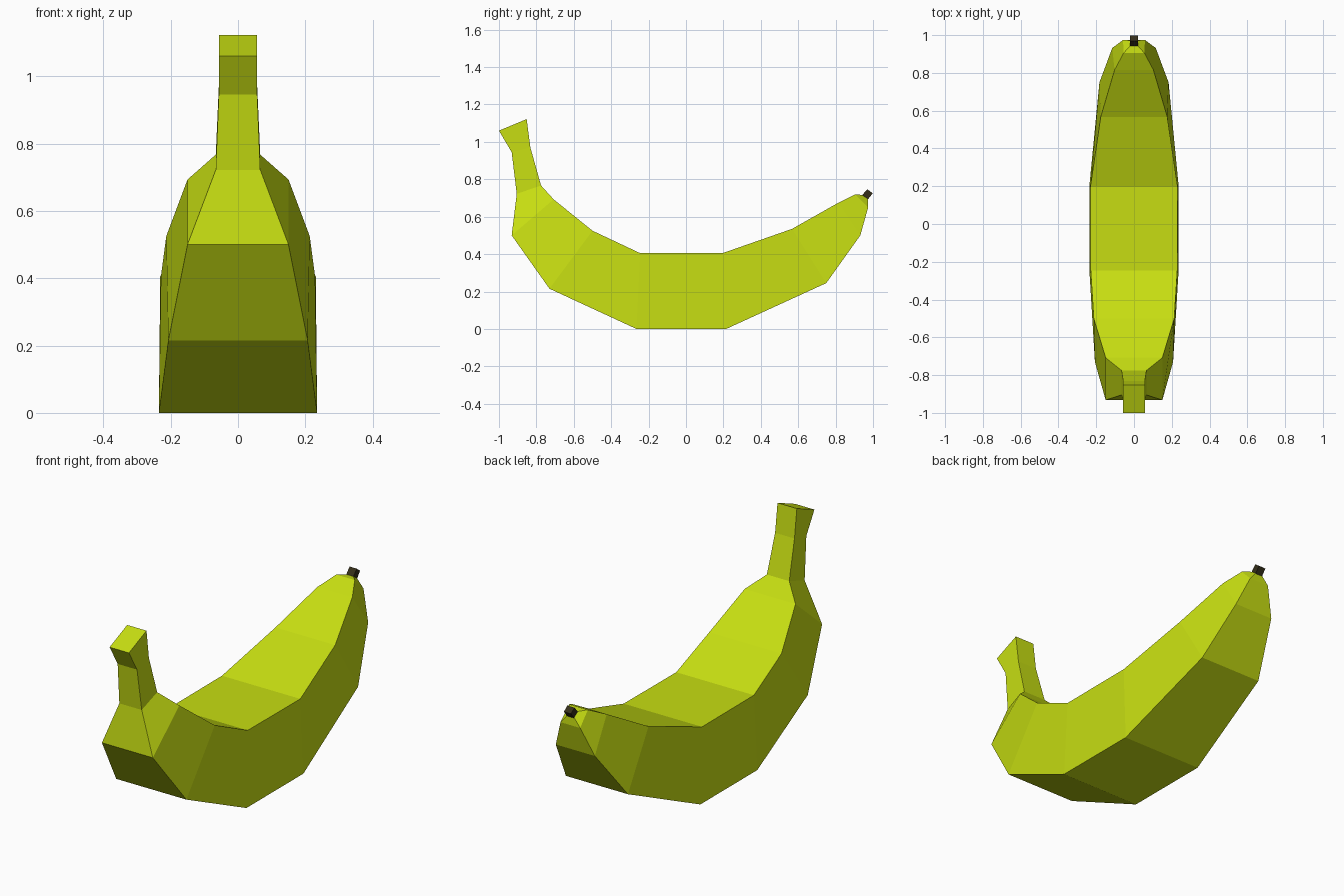
import bpy, bmesh

if "Cube" in bpy.data.objects:
    bpy.data.objects.remove(bpy.data.objects["Cube"])


def material(name, rgb):
    m = bpy.data.materials.new(name)
    m.diffuse_color = (*rgb, 1)
    m.use_nodes = True
    m.node_tree.nodes["Principled BSDF"].inputs["Base Color"].default_value = m.diffuse_color
    return m


def loft(name, sections, mat):
    """Skin four-sided sections: (outer y, z, half width, inner y, z, half width)."""
    bm = bmesh.new()
    rings = []
    for oy, oz, ow, iy, iz, iw in sections:
        corners = [(-ow, oy, oz), (ow, oy, oz), (iw, iy, iz), (-iw, iy, iz)]
        rings.append([bm.verts.new(c) for c in corners])
    for a, b in zip(rings, rings[1:]):
        for i in range(4):
            j = (i + 1) % 4
            bm.faces.new((a[i], a[j], b[j], b[i]))
    bm.faces.new(rings[0])
    bm.faces.new(rings[-1])
    bmesh.ops.recalc_face_normals(bm, faces=bm.faces)
    mesh = bpy.data.meshes.new(name)
    bm.to_mesh(mesh)
    bm.free()
    mesh.materials.append(mat)
    obj = bpy.data.objects.new(name, mesh)
    bpy.context.collection.objects.link(obj)
    return obj


peel = material("peel", (0.57, 0.73, 0.006))
dark = material("dark_tip", (0.035, 0.028, 0.01))

# Fruit: stem end, neck, curved body, tapered blossom end
loft("banana_body", [
    (-1.00, 1.06, .057, -.852, 1.122, .057),
    (-.932, .945, .057, -.832, .97, .057),
    (-.905, .722, .066, -.775, .767, .066),
    (-.932, .50, .150, -.708, .693, .150),
    (-.73, .215, .207, -.50, .525, .213),
    (-.265, 0, .235, -.245, .405, .229),
    (.215, 0, .235, .195, .405, .231),
    (.75, .245, .183, .567, .535, .176),
    (.932, .50, .115, .815, .675, .103),
    (.974, .65, .058, .905, .72, .055),
    (.972, .695, .021, .942, .716, .021),
], peel)

# Dark blossom tip
loft("blossom_tip", [
    (.972, .692, .021, .942, .716, .021),
    (.998, .725, .021, .970, .747, .021),
], dark)
